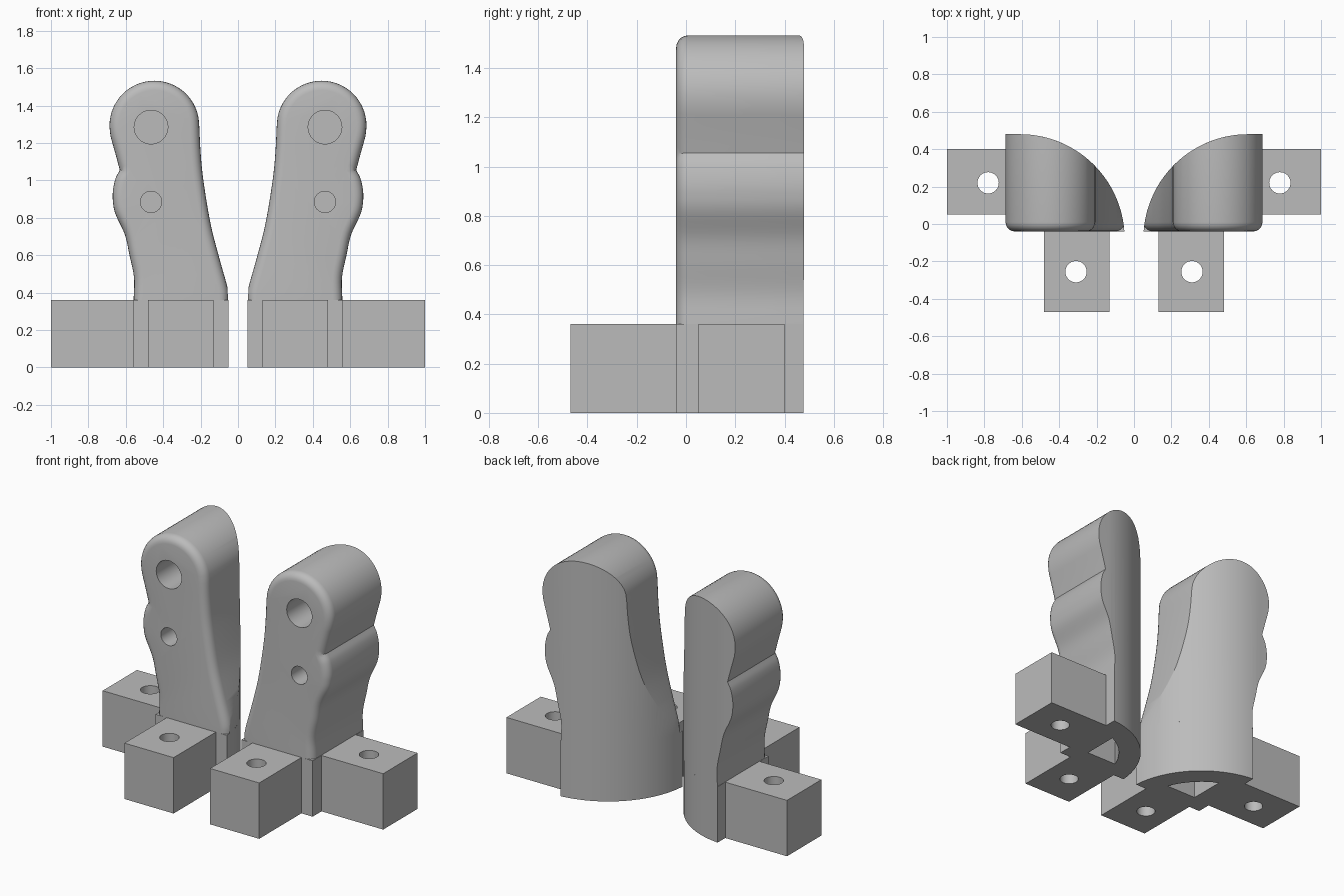
import bpy, bmesh, math
from mathutils import Vector

if "Cube" in bpy.data.objects:
    bpy.data.objects.remove(bpy.data.objects["Cube"])

grey = bpy.data.materials.new("plain grey")
grey.diffuse_color = (0.5, 0.5, 0.5, 1)
grey.use_nodes = True
grey.node_tree.nodes["Principled BSDF"].inputs["Base Color"].default_value = grey.diffuse_color


def prism(name, pts, lo, hi, axis="z", fillet=0):
    """Extrude a 2D outline along y (outline in xz) or z (outline in xy)."""
    bm = bmesh.new()
    put = (lambda a, b, t: (a, t, b)) if axis == "y" else (lambda a, b, t: (a, b, t))
    low = [bm.verts.new(put(a, b, lo)) for a, b in pts]
    high = [bm.verts.new(put(a, b, hi)) for a, b in pts]
    front = bm.faces.new(low)
    bm.faces.new(high[::-1])
    n = len(pts)
    for i in range(n):
        bm.faces.new((low[i], high[i], high[(i + 1) % n], low[(i + 1) % n]))
    bmesh.ops.recalc_face_normals(bm, faces=bm.faces)
    if fillet:
        bmesh.ops.bevel(bm, geom=list(front.edges), offset=fillet, segments=5,
                        profile=0.5, affect="EDGES", clamp_overlap=False)
    me = bpy.data.meshes.new(name)
    bm.to_mesh(me)
    bm.free()
    ob = bpy.data.objects.new(name, me)
    bpy.context.collection.objects.link(ob)
    return ob


def box(name, x0, x1, y0, y1, z0, z1):
    return prism(name, [(x0, y0), (x1, y0), (x1, y1), (x0, y1)], z0, z1)


def arc(cx, cy, r, a0, a1, n):
    return [(cx + r * math.cos(math.radians(a0 + (a1 - a0) * i / n)),
             cy + r * math.sin(math.radians(a0 + (a1 - a0) * i / n))) for i in range(n + 1)]


def circle(cx, cy, r, n=40):
    return arc(cx, cy, r, 0, 360, n)[:-1]


def spline(points, steps=5):
    """Smooth curve through the points."""
    p = [Vector(q) for q in points]
    p = [2 * p[0] - p[1]] + p + [2 * p[-1] - p[-2]]
    out = []
    for i in range(1, len(p) - 2):
        a, b, c, d = p[i - 1:i + 3]
        for k in range(steps):
            t = k / steps
            out.append(tuple(0.5 * (2 * b + (c - a) * t + (2 * a - 5 * b + 4 * c - d) * t * t
                                    + (3 * b - a - 3 * c + d) * t ** 3)))
    return out + [tuple(p[-2])]


def finish(ob, cuts):
    """Apply the cuts, mirror to the other side, colour and shade."""
    for op, cutter in cuts:
        cutter.hide_render = True
        m = ob.modifiers.new(op, "BOOLEAN")
        m.operation, m.object, m.solver = op, cutter, "EXACT"
    m = ob.modifiers.new("mirror", "MIRROR")
    m.use_mirror_merge = False
    dg = bpy.context.evaluated_depsgraph_get()
    me = bpy.data.meshes.new_from_object(ob.evaluated_get(dg))
    ob.modifiers.clear()
    ob.data = me
    me.materials.clear()
    me.materials.append(grey)
    for _, cutter in cuts:
        bpy.data.objects.remove(cutter)
    bpy.ops.object.select_all(action="DESELECT")
    ob.select_set(True)
    bpy.context.view_layer.objects.active = ob
    bpy.ops.object.shade_smooth_by_angle(angle=math.radians(28))


# Round back wall in plan, shared by handle and base
CX, CY, R = 0.61, -0.08, 0.56
FRONT, TOP = -0.04, 0.36

# Handle: wavy outline with a rounded front edge, trimmed by the round back
inner = spline([(0.05, 0.25), (0.05, 0.36), (0.057, 0.43), (0.10, 0.585), (0.147, 0.77),
                (0.185, 1.0), (0.2, 1.15), (0.207, 1.29)])
crown = arc(0.447, 1.293, 0.24, 176, -8, 28)
outer = spline([(0.68, 1.23), (0.652, 1.13), (0.632, 1.055)])
bump = spline([(0.632, 1.055), (0.655, 1.01), (0.668, 0.95), (0.669, 0.89), (0.655, 0.82),
               (0.605, 0.71), (0.58, 0.6), (0.556, 0.48), (0.558, 0.36), (0.558, 0.25)])
handle = prism("handle", inner + crown[1:] + outer + bump[1:], FRONT, 0.7, "y", 0.05)
wall = arc(CX, CY, R, 180, 90, 32)
trim = prism("trim", wall + [(0.9, CY + R), (0.9, -0.2), (0.05, -0.2)], TOP, 2)
finish(handle, [
    ("INTERSECT", trim),
    ("DIFFERENCE", prism("upper_bore", circle(0.465, 1.285, 0.09), -0.2, 0.25, "y")),
    ("DIFFERENCE", prism("lower_bore", circle(0.465, 0.885, 0.057), -0.2, 0.25, "y"))])

# Base: same round back, with a three-sided pocket underneath
a_start = 180 - math.degrees(math.asin((FRONT - CY) / R))
a_end = math.degrees(math.acos((0.56 - CX) / R))
base = prism("base", arc(CX, CY, R, a_start, a_end, 32) + [(0.56, FRONT)], 0, TOP)
pocket = prism("pocket", arc(CX, CY, 0.425, 159.3, 115, 10) + [(0.43, 0.07)], -0.1, 0.3)
finish(base, [("DIFFERENCE", pocket)])

# Mounting blocks with vertical screw holes
for name, size, hole in (("front_block", (0.13, 0.48, -0.47, FRONT), (0.31, -0.255)),
                         ("side_block", (0.56, 1.0, 0.05, 0.40), (0.78, 0.22))):
    block = box(name, *size, 0, TOP)
    finish(block, [("DIFFERENCE", prism("screw_hole", circle(*hole, 0.057), -0.1, 0.6))])
